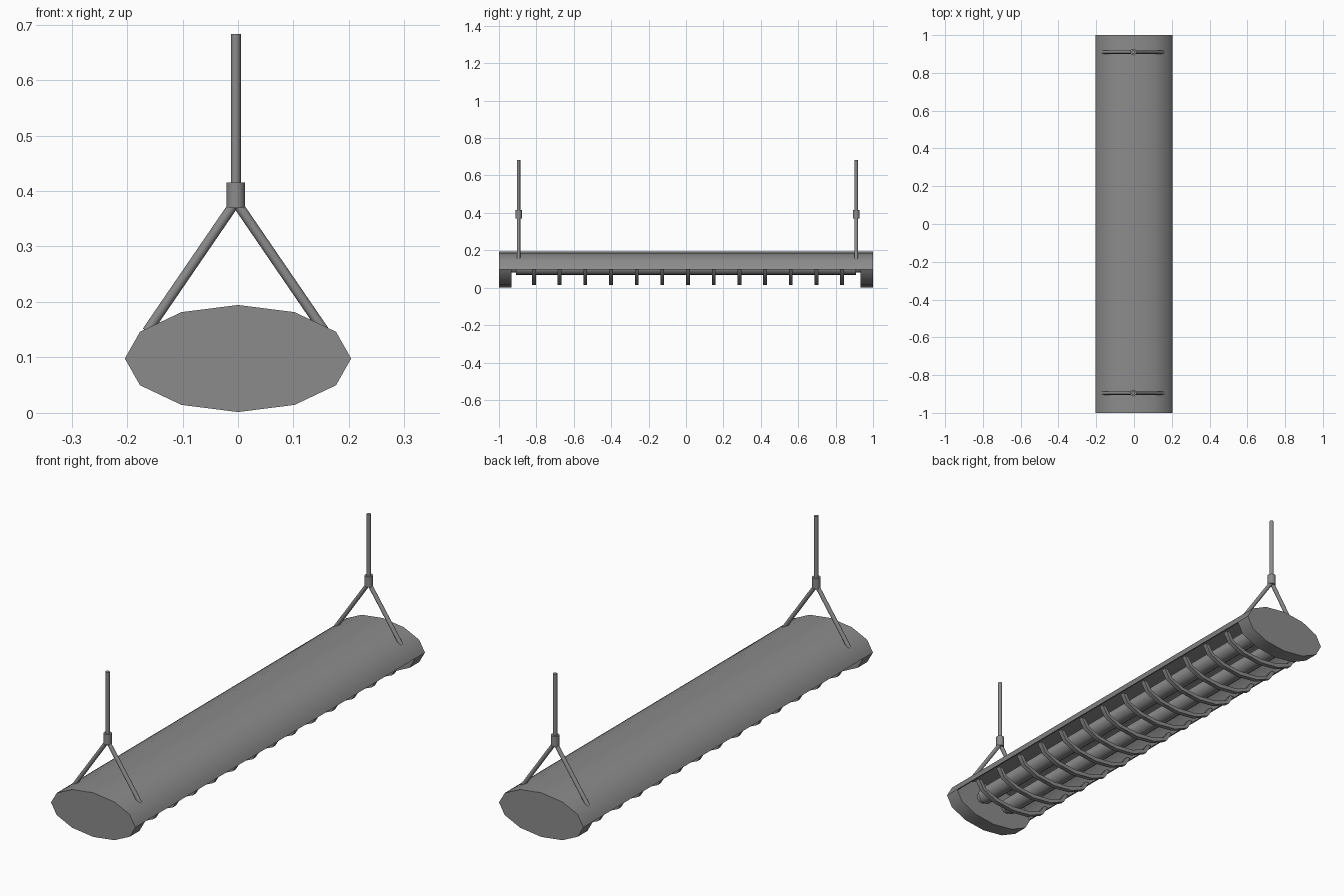
import bpy, bmesh
from math import sin, cos, pi, radians
from mathutils import Vector

if "Cube" in bpy.data.objects:
    bpy.data.objects.remove(bpy.data.objects["Cube"])

GREY = (0.26, 0.26, 0.26, 1)
metal = bpy.data.materials.new("grey metal")
metal.use_nodes = True
metal.diffuse_color = GREY
metal.node_tree.nodes["Principled BSDF"].inputs["Base Color"].default_value = GREY

MID_Z, HALF_W, HALF_H = 0.098, 0.204, 0.0965
CAP = 0.933


def ellipse(first, last, inset=0.0):
    """Points of the twelve-sided oval section, counted in steps of 30 degrees."""
    return [((HALF_W - inset) * cos(k * pi / 6), MID_Z + (HALF_H - inset) * sin(k * pi / 6))
            for k in range(first, last + 1)]


def finish(name, bm, angle=40):
    bmesh.ops.recalc_face_normals(bm, faces=bm.faces)
    mesh = bpy.data.meshes.new(name)
    bm.to_mesh(mesh)
    bm.free()
    obj = bpy.data.objects.new(name, mesh)
    bpy.context.collection.objects.link(obj)
    mesh.materials.append(metal)
    bpy.ops.object.select_all(action='DESELECT')
    obj.select_set(True)
    bpy.context.view_layer.objects.active = obj
    bpy.ops.object.shade_smooth_by_angle(angle=radians(angle))
    return obj


def extrude_y(name, outer, inner, y0, y1):
    """Prism along y; with an inner outline it becomes a bent strip."""
    bm = bmesh.new()
    rings = [[bm.verts.new((x, y, z)) for x, z in outer + inner[::-1]] for y in (y0, y1)]
    n, m = len(rings[0]), len(outer)
    for i in range(n):
        j = (i + 1) % n
        bm.faces.new((rings[0][i], rings[0][j], rings[1][j], rings[1][i]))
    for r in rings:
        if inner:
            for i in range(m - 1):
                bm.faces.new((r[i], r[i + 1], r[n - 2 - i], r[n - 1 - i]))
        else:
            bm.faces.new(r)
    return finish(name, bm)


def rod(name, a, b, radius, sides=12):
    a, b = Vector(a), Vector(b)
    bm = bmesh.new()
    bmesh.ops.create_cone(bm, cap_ends=True, segments=sides, radius1=radius,
                          radius2=radius, depth=(b - a).length)
    turn = (b - a).to_track_quat('Z', 'Y').to_matrix()
    bmesh.ops.rotate(bm, matrix=turn, verts=bm.verts)
    bmesh.ops.translate(bm, vec=(a + b) / 2, verts=bm.verts)
    return finish(name, bm, 50)


# Housing: open-bottomed shell between two solid end caps
extrude_y("housing_shell", ellipse(0, 6), ellipse(0, 6, 0.006), -CAP, CAP)
extrude_y("front_end_cap", ellipse(0, 11), [], -1, -CAP)
extrude_y("back_end_cap", ellipse(0, 11), [], CAP, 1)

# Two lamp tubes with narrower sockets at their ends
for side, x in (("right", -0.068), ("left", 0.068)):
    rod(side + "_lamp_tube", (x, -0.91, 0.105), (x, 0.91, 0.105), 0.036, 16)
    rod(side + "_tube_sockets", (x, -CAP - 0.01, 0.105), (x, CAP + 0.01, 0.105), 0.024)

# Guard ribs curving under the tubes
for i in range(13):
    y = -0.813 + i * 0.1373
    extrude_y(f"guard_rib_{i + 1}", ellipse(6, 12, 0.012), ellipse(6, 12, 0.03),
              y - 0.01, y + 0.01)

# Hangers: two slanted legs, a collar and an upright rod
for end, y in (("front", -0.895), ("back", 0.91)):
    x = -0.004
    for side, s in (("right", -1), ("left", 1)):
        rod(f"{end}_{side}_hanger_leg", (x + s * 0.16, y, 0.147), (x + s * 0.004, y, 0.375), 0.009)
    rod(end + "_hanger_collar", (x, y, 0.369), (x, y, 0.415), 0.017)
    rod(end + "_hanger_rod", (x, y, 0.41), (x, y, 0.683), 0.009)
